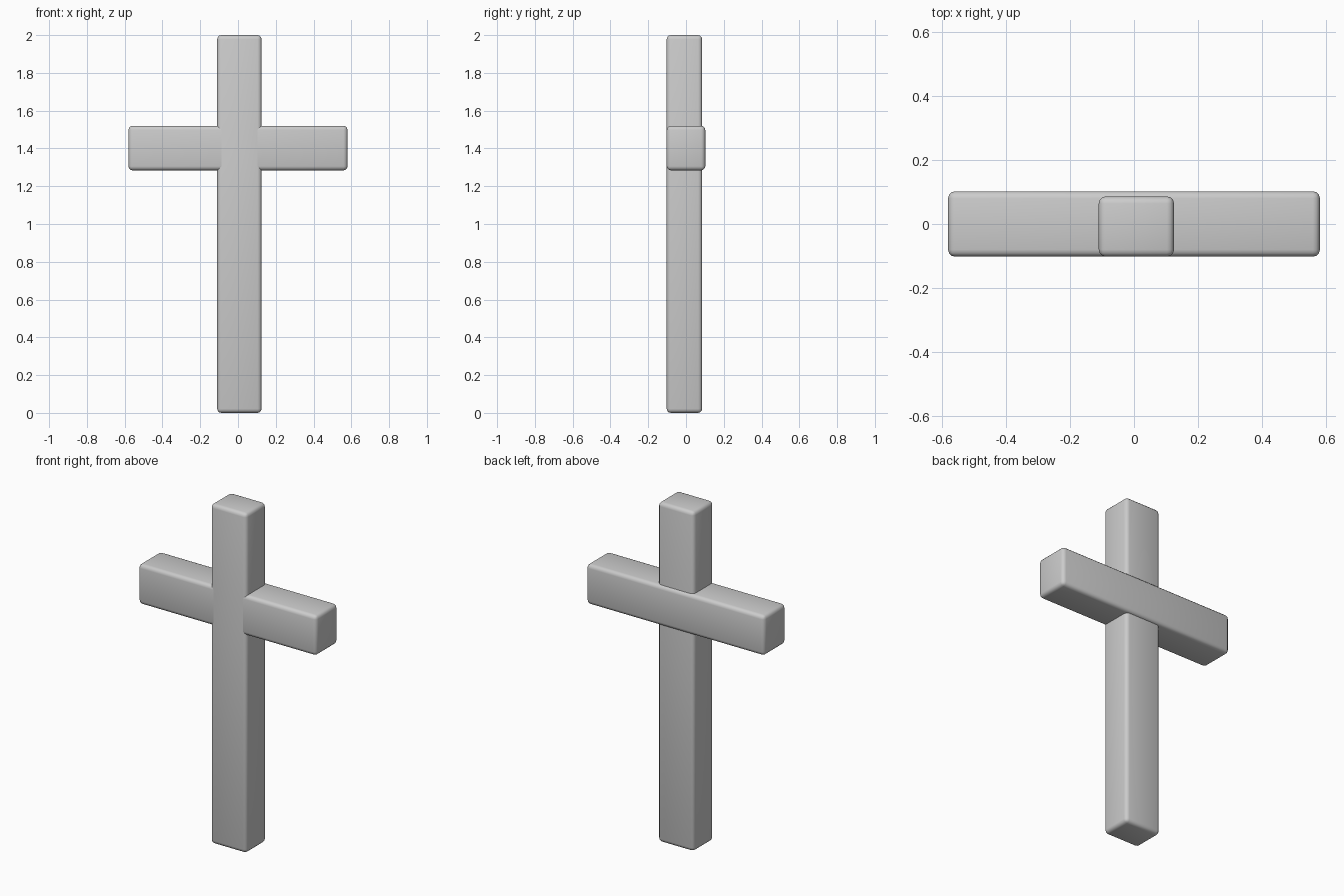
import bpy

if "Cube" in bpy.data.objects:
    bpy.data.objects.remove(bpy.data.objects["Cube"])


def rounded_beam(name, lo, hi, radius=0.022):
    """Box between two corners with softly rounded edges."""
    size = [b - a for a, b in zip(lo, hi)]
    centre = [(a + b) / 2 for a, b in zip(lo, hi)]
    bpy.ops.mesh.primitive_cube_add(size=1, location=centre)
    beam = bpy.context.object
    beam.name = name
    beam.scale = size
    bpy.ops.object.transform_apply(location=False, rotation=False, scale=True)
    bevel = beam.modifiers.new("rounded_edges", 'BEVEL')
    bevel.width = radius
    bevel.segments = 3
    bpy.ops.object.modifier_apply(modifier=bevel.name)
    bpy.ops.object.shade_smooth_by_angle()
    return beam


# Upright post, slightly thinner than the crossbar, flush at the front
rounded_beam("upright_post", (-0.11, -0.102, 0.0), (0.125, 0.086, 2.0))

# Crossbar, standing proud of the post at the back
rounded_beam("crossbar", (-0.58, -0.102, 1.284), (0.58, 0.102, 1.52))
